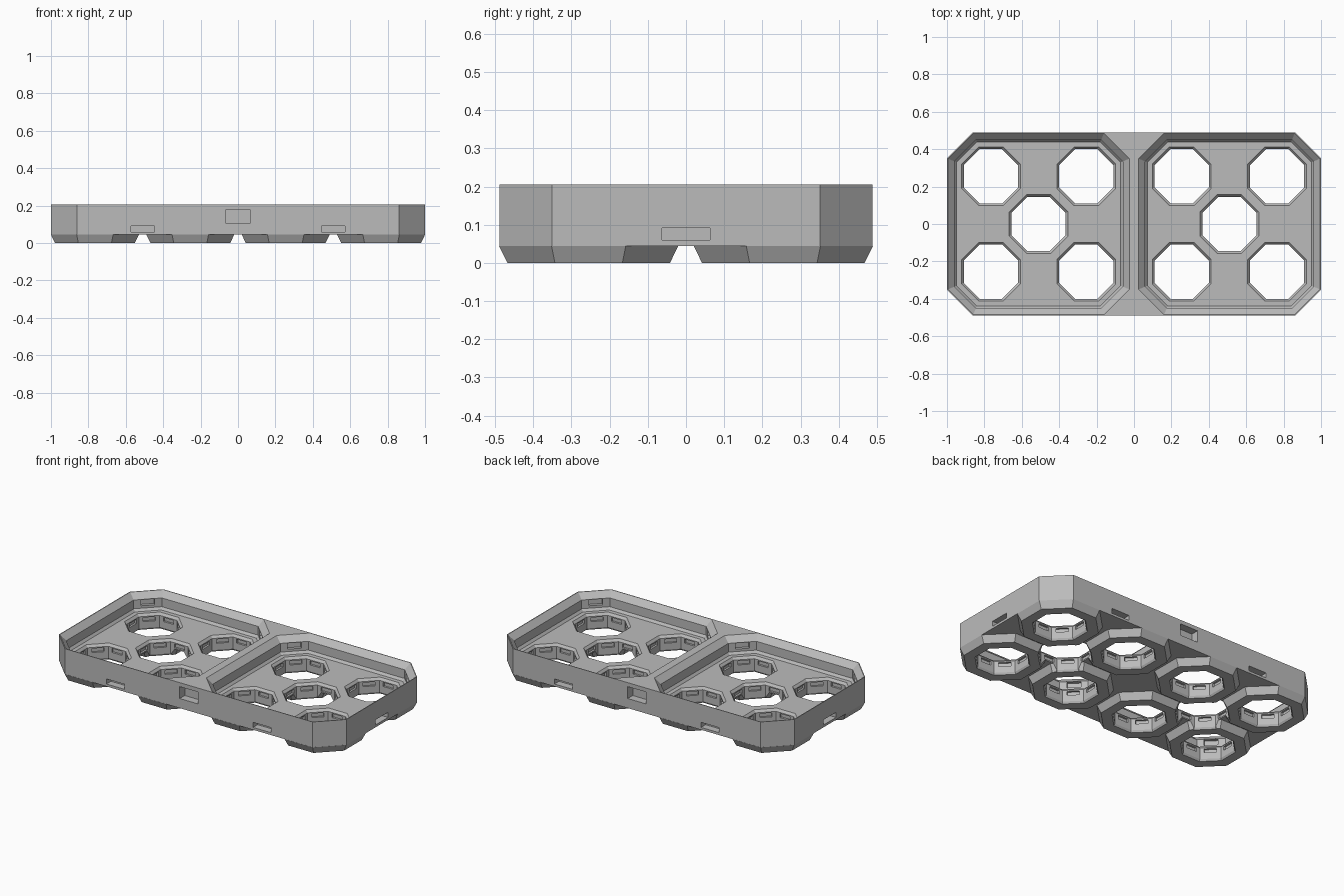
import bpy, bmesh, math
from mathutils import Matrix, Vector

if "Cube" in bpy.data.objects:
    bpy.data.objects.remove(bpy.data.objects["Cube"], do_unlink=True)

HALF_Y = 0.489
PITCH = 0.255
FOOT_Z, FLOOR_Z, TOP_Z = 0.045, 0.1, 0.205
CORNER = 0.138
OCT = 2 - math.sqrt(2)

grey = bpy.data.materials.new("matte grey")
grey.use_nodes = True
grey.diffuse_color = (0.5, 0.5, 0.5, 1)
grey.node_tree.nodes["Principled BSDF"].inputs["Base Color"].default_value = (0.5, 0.5, 0.5, 1)


def ring(cx, cy, hx, hy, c, z):
    """Rectangle with chamfered corners, counter-clockwise."""
    pts = [(hx, -hy + c), (hx, hy - c), (hx - c, hy), (-hx + c, hy),
           (-hx, hy - c), (-hx, -hy + c), (-hx + c, -hy), (hx - c, -hy)]
    return [Vector((cx + x, cy + y, z)) for x, y in pts]


def loft(bm, rings):
    """Skin a stack of rings into a closed solid."""
    rows = [[bm.verts.new(p) for p in r] for r in rings]
    n = len(rows[0])
    bm.faces.new(rows[0][::-1])
    bm.faces.new(rows[-1])
    for low, high in zip(rows, rows[1:]):
        for i in range(n):
            j = (i + 1) % n
            bm.faces.new((low[i], low[j], high[j], high[i]))


def octagon_stack(bm, cx, cy, profile):
    loft(bm, [ring(cx, cy, a, a, a * OCT, z) for z, a in profile])


def box(bm, cx, cy, dist, angle, depth, width, z0, z1):
    """Box placed at a distance from a centre, turned to face that direction."""
    m = (Matrix.Translation((cx, cy, (z0 + z1) / 2)) @ Matrix.Rotation(angle, 4, "Z")
         @ Matrix.Translation((dist, 0, 0)) @ Matrix.Diagonal((depth, width, z1 - z0, 1)))
    bmesh.ops.create_cube(bm, size=1, matrix=m)


def finish(bm, name, material=None):
    bmesh.ops.recalc_face_normals(bm, faces=bm.faces[:])
    mesh = bpy.data.meshes.new(name)
    bm.to_mesh(mesh)
    bm.free()
    ob = bpy.data.objects.new(name, mesh)
    bpy.context.collection.objects.link(ob)
    if material:
        mesh.materials.append(material)
    else:
        ob.hide_render = True
    return ob


def carve(ob, cutters):
    for c in cutters:
        mod = ob.modifiers.new(c.name, "BOOLEAN")
        mod.operation = "DIFFERENCE"
        mod.solver = "EXACT"
        mod.object = c
    bpy.context.view_layer.update()
    deps = bpy.context.evaluated_depsgraph_get()
    mesh = bpy.data.meshes.new_from_object(ob.evaluated_get(deps))
    ob.modifiers.clear()
    ob.data = mesh
    mesh.materials.clear()
    mesh.materials.append(grey)
    for p in mesh.polygons:
        p.material_index = 0
        p.use_smooth = False


# Tray body
bm = bmesh.new()
loft(bm, [ring(0, 0, 1, HALF_Y, CORNER, z) for z in (FOOT_Z, TOP_Z)])
body = finish(bm, "tray_body", grey)

# Tapered octagonal feet
foot_spots = [(x * PITCH, y * PITCH) for x in (-3, -1, 1, 3) for y in (-1, 1)]
bm = bmesh.new()
for x, y in foot_spots:
    octagon_stack(bm, x, y, [(0, 0.213), (FOOT_Z, 0.235)])
feet = finish(bm, "octagon_feet", grey)

# Two compartments with a sloped rim, a straight band and a lower chamfer
bm = bmesh.new()
for side in (-1, 1):
    steps = [(FLOOR_Z, 0.051), (0.115, 0.039), (0.17, 0.039), (TOP_Z, 0.004), (0.25, 0.004)]
    loft(bm, [ring(side * 2 * PITCH, 0, HALF_Y - d, HALF_Y - d, CORNER - OCT * d, z)
              for z, d in steps])
compartments = finish(bm, "compartment_cutter")

# Octagonal through holes
hole_spots = foot_spots + [(-2 * PITCH, 0), (2 * PITCH, 0)]
bm = bmesh.new()
for x, y in hole_spots:
    octagon_stack(bm, x, y, [(-0.02, 0.152), (0, 0.152), (0.012, 0.145),
                             (0.085, 0.145), (FLOOR_Z, 0.157), (0.13, 0.157)])
holes = finish(bm, "hole_cutter")

# Small grooves in the hole walls
bm = bmesh.new()
for x, y in hole_spots:
    for i in range(8):
        box(bm, x, y, 0.13, i * math.pi / 4, 0.055, 0.07, 0.053, 0.078)
grooves = finish(bm, "groove_cutter")

# Pockets in the inner corners and slots around the outside
bm = bmesh.new()
for side in (-1, 1):
    cx = side * 2 * PITCH
    for i in range(4):
        box(bm, cx, 0, 0.55, math.pi / 4 + i * math.pi / 2, 0.05, 0.08, 0.13, 0.168)
    for face in (-1, 1):
        box(bm, cx, 0, HALF_Y, face * math.pi / 2, 0.09, 0.126, 0.06, 0.092)
    box(bm, 0, 0, 1, 0 if side > 0 else math.pi, 0.09, 0.126, 0.06, 0.092)
    box(bm, 0, 0, HALF_Y, side * math.pi / 2, 0.1, 0.126, 0.105, 0.18)
slots = finish(bm, "slot_cutter")

cutters = [compartments, holes, grooves, slots]
carve(body, cutters)
carve(feet, [holes])
for c in cutters:
    bpy.data.objects.remove(c, do_unlink=True)
